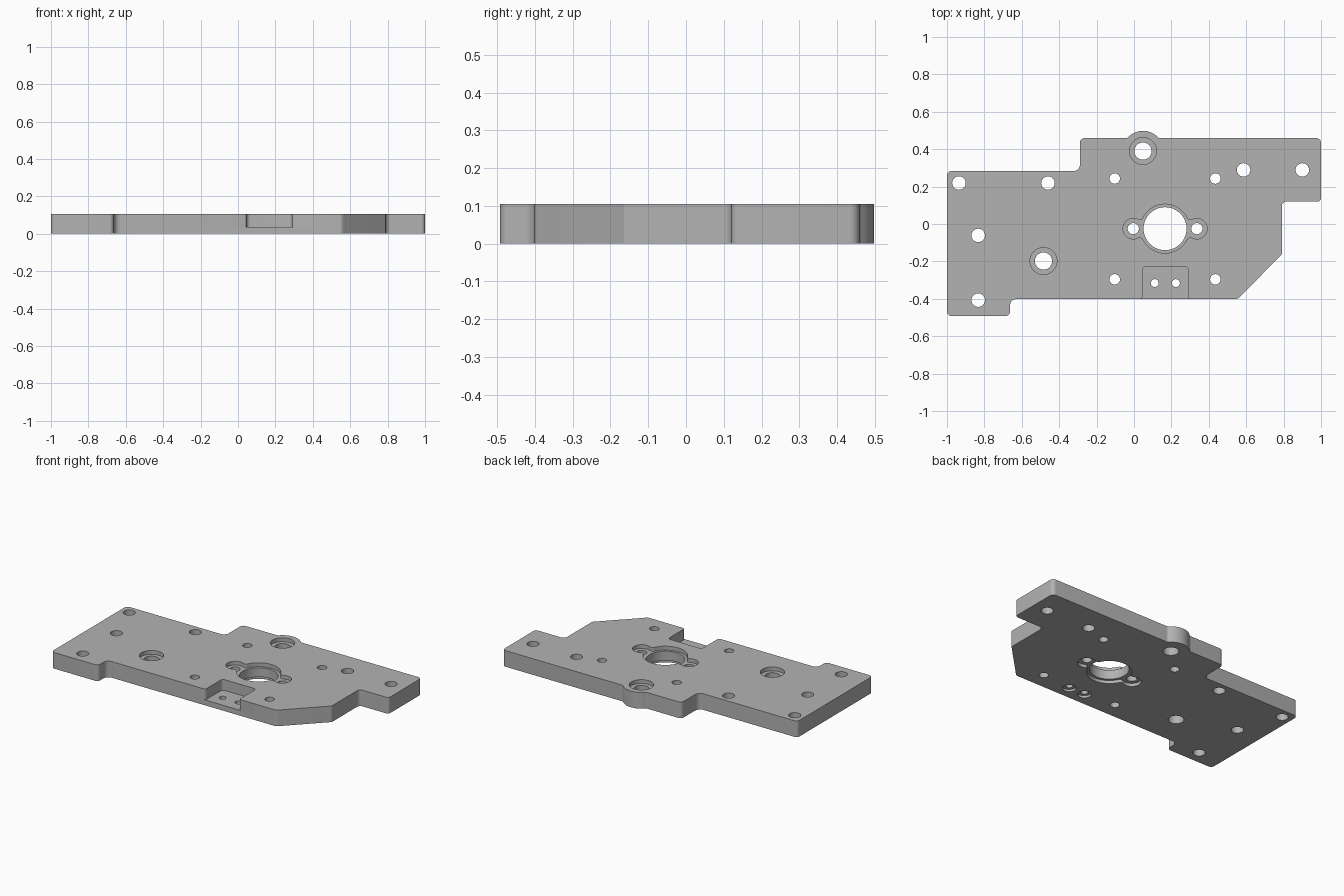
import bpy, bmesh
from math import pi, cos, sin, acos, atan2, sqrt
from mathutils import Vector

cube = bpy.data.objects.get("Cube")
if cube:
    bpy.data.objects.remove(cube, do_unlink=True)

THICK = 0.105
steel = bpy.data.materials.new("plain grey metal")
steel.use_nodes = True
grey = (0.45, 0.45, 0.45, 1)
steel.diffuse_color = grey
steel.node_tree.nodes["Principled BSDF"].inputs["Base Color"].default_value = grey


def arc(cx, cy, r, a, b, n=10):
    return [(cx + r * cos(a + (b - a) * i / n), cy + r * sin(a + (b - a) * i / n))
            for i in range(n + 1)]


def circle(cx, cy, r):
    return arc(cx, cy, r, 0, 2 * pi, 40)[:-1]


def rounded(corners, n=8):
    """Polygon whose corners (x, y, radius) are replaced by tangent arcs."""
    out = []
    for i, (x, y, r) in enumerate(corners):
        p = Vector((x, y))
        if r == 0:
            out.append((x, y))
            continue
        u = (Vector(corners[i - 1][:2]) - p).normalized()
        v = (Vector(corners[(i + 1) % len(corners)][:2]) - p).normalized()
        half = u.angle(v) / 2
        c = p + (u + v).normalized() * (r / sin(half))
        t = r * cos(half) / sin(half)
        s, e = p + u * t - c, p + v * t - c
        a = atan2(s.y, s.x)
        sweep = (atan2(e.y, e.x) - a + pi) % (2 * pi) - pi
        out += arc(c.x, c.y, r, a, a + sweep, n)
    return out


def prism(name, points, z0, z1):
    bm = bmesh.new()
    face = bm.faces.new([bm.verts.new((x, y, z0)) for x, y in points])
    bmesh.ops.remove_doubles(bm, verts=bm.verts[:], dist=1e-4)
    ext = bmesh.ops.extrude_face_region(bm, geom=bm.faces[:])
    top = [g for g in ext["geom"] if isinstance(g, bmesh.types.BMVert)]
    bmesh.ops.translate(bm, verts=top, vec=(0, 0, z1 - z0))
    bmesh.ops.recalc_face_normals(bm, faces=bm.faces[:])
    mesh = bpy.data.meshes.new(name)
    bm.to_mesh(mesh)
    bm.free()
    mesh.materials.append(steel)
    obj = bpy.data.objects.new(name, mesh)
    bpy.context.collection.objects.link(obj)
    return obj


# Plate outline, with the round boss on the back edge
bx, by, br, bf, back = 0.048, 0.388, 0.11, 0.02, 0.459
dx = sqrt((br + bf) ** 2 - (back + bf - by) ** 2)
ang = atan2(back + bf - by, dx)
boss = (arc(bx + dx, back + bf, bf, -pi / 2, ang - pi, 6)
        + arc(bx, by, br, ang, pi - ang, 20)
        + arc(bx - dx, back + bf, bf, -ang, -pi / 2, 6))
outline = rounded([
    (-1, -0.492, 0.025), (-0.663, -0.492, 0.025), (-0.663, -0.401, 0.035),
    (0.555, -0.401, 0.03), (0.79, -0.163, 0.01), (0.79, 0.12, 0.025),
    (1, 0.12, 0.02), (1, back, 0.025)]
    + [(x, y, 0) for x, y in boss]
    + [(-0.289, back, 0.025), (-0.289, 0.283, 0.035), (-1, 0.283, 0.025)])
plate = prism("mounting_plate", outline, 0, THICK)
cutters = []


def cut(points, z0=-0.05, z1=THICK + 0.05):
    cutters.append(prism("cutter", points, z0, z1))


# Front pocket with flared mouth
cut(rounded([(-0.05, -0.5, 0), (0.39, -0.5, 0), (0.39, -0.4015, 0),
             (0.289, -0.4015, 0.015), (0.289, -0.226, 0.02),
             (0.046, -0.226, 0.02), (0.046, -0.4015, 0.015), (-0.05, -0.4015, 0)]),
    0.035)

# Eared recess around the main bore, on both faces
cx, cy, d, R, r, f = 0.166, -0.025, 0.17, 0.131, 0.055, 0.02
a, b = R + f, r + f
A = acos((d * d + a * a - b * b) / (2 * d * a))
B = acos((d * d + b * b - a * a) / (2 * d * b))
quarter = (arc(d, 0, r, 0, pi - B, 14)
           + arc(a * cos(A), a * sin(A), f, -B, A - pi, 6)[1:]
           + arc(0, 0, R, A, pi / 2, 12)[1:])
upper = quarter + [(-x, y) for x, y in reversed(quarter[:-1])]
recess = upper + [(x, -y) for x, y in reversed(upper[1:-1])]
recess = [(cx + x, cy + y) for x, y in recess]
cut(recess, THICK - 0.025)
cut(recess, z1=0.02)
cut(circle(cx, cy, 0.115))
for side in (-1, 1):
    cut(circle(cx + side * d, cy, 0.03))

# Two counterbored bolt holes
for x, y in ((-0.484, -0.198), (bx, 0.39)):
    cut(circle(x, y, 0.072), THICK - 0.025)
    cut(circle(x, y, 0.046))

# Large plain holes
for x, y in ((-0.936, 0.219), (-0.46, 0.219), (-0.833, -0.061),
             (-0.833, -0.407), (0.586, 0.289), (0.9, 0.289)):
    cut(circle(x, y, 0.036))

# Small holes in a square pattern
for x in (-0.103, 0.435):
    for y in (-0.296, 0.243):
        cut(circle(x, y, 0.028))

# Pocket holes, counterbored from underneath
for x in (0.111, 0.224):
    cut(circle(x, -0.316, 0.021))
    cut(circle(x, -0.316, 0.04), z1=0.015)

# Apply the cuts, then drop the cutters
bpy.ops.object.select_all(action='DESELECT')
plate.select_set(True)
bpy.context.view_layer.objects.active = plate
for c in cutters:
    mod = plate.modifiers.new("cut", 'BOOLEAN')
    mod.operation, mod.solver, mod.object = 'DIFFERENCE', 'EXACT', c
    bpy.ops.object.modifier_apply(modifier=mod.name)
    bpy.data.objects.remove(c, do_unlink=True)
bpy.ops.object.shade_smooth_by_angle(angle=pi / 6)
